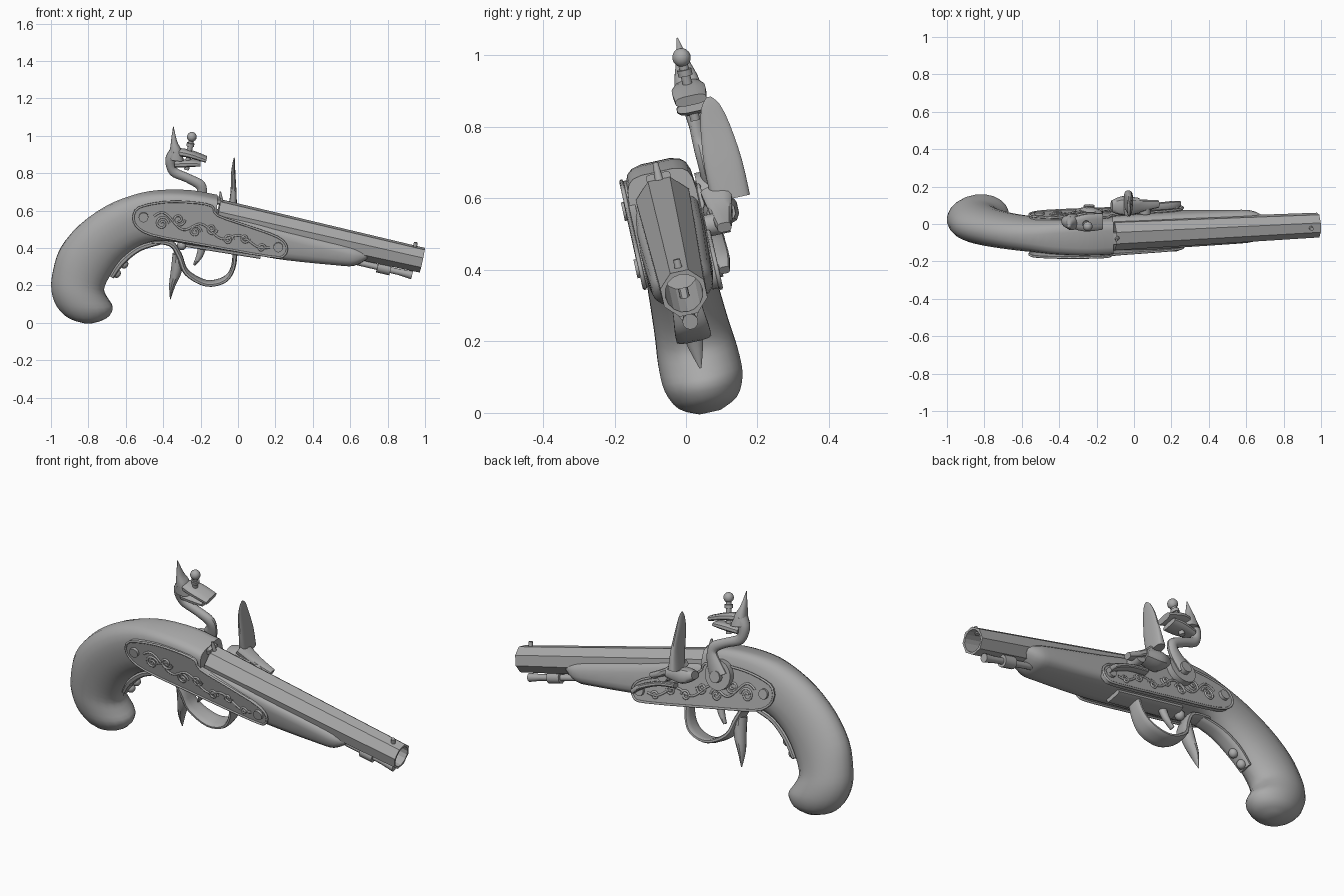
import bpy, bmesh, math
from mathutils import Matrix, Vector

old = bpy.data.objects.get("Cube")
if old:
    bpy.data.objects.remove(old)

# The pistol leans sideways; parts are built upright, then leaned by LEAN
T = 0.22
ANGLE = math.atan(T)
LEAN = (Matrix.Translation((0, 0.068, 0)) @ Matrix.Rotation(ANGLE, 4, 'X')
        @ Matrix.Diagonal((1, 1, 1 / math.cos(ANGLE), 1)))

mat = bpy.data.materials.new("plain_grey")
mat.use_nodes = True
mat.diffuse_color = (0.4, 0.4, 0.4, 1)
mat.node_tree.nodes["Principled BSDF"].inputs["Base Color"].default_value = (0.4, 0.4, 0.4, 1)


def add(name, data):
    ob = bpy.data.objects.new(name, data)
    bpy.context.collection.objects.link(ob)
    data.materials.append(mat)
    ob.matrix_world = LEAN
    return ob


def finish(name, bm, angle=35):
    bmesh.ops.recalc_face_normals(bm, faces=bm.faces[:])
    me = bpy.data.meshes.new(name)
    bm.to_mesh(me)
    bm.free()
    ob = add(name, me)
    bpy.ops.object.select_all(action='DESELECT')
    ob.select_set(True)
    bpy.context.view_layer.objects.active = ob
    bpy.ops.object.shade_smooth_by_angle(angle=math.radians(angle))
    return ob


def skin(name, rings, angle=35):
    bm = bmesh.new()
    loops = [[bm.verts.new(p) for p in ring] for ring in rings]
    for a, b in zip(loops, loops[1:]):
        for i in range(len(a)):
            j = (i + 1) % len(a)
            bm.faces.new((a[i], a[j], b[j], b[i]))
    bm.faces.new(loops[0])
    bm.faces.new(loops[-1])
    return finish(name, bm, angle)


def smooth_rows(rows, steps):
    out = []
    last = len(rows) - 1
    for i in range(last):
        p, q, r, s = (rows[max(0, min(last, i + k))] for k in (-1, 0, 1, 2))
        for k in range(steps):
            t = k / steps
            out.append([b + t / 2 * (c - a + t * (2 * a - 5 * b + 4 * c - d + t * (3 * (b - c) + d - a)))
                        for a, b, c, d in zip(p, q, r, s)])
    return out + [list(rows[-1])]


def power(v, n):
    return math.copysign(abs(v) ** (2 / n), v)


def loft(name, rows, y=0, steps=3, sides=20, angle=35):
    """Each row: one edge x, z, other edge x, z, half width, squareness."""
    rings = []
    for x1, z1, x2, z2, w, n in smooth_rows(rows, steps):
        ring = []
        for k in range(sides):
            a = 2 * math.pi * (k + 0.5) / sides
            c, s = power(math.cos(a), n), power(math.sin(a), n)
            ring.append(((x1 + x2) / 2 + (x1 - x2) / 2 * c, y + w * s,
                         (z1 + z2) / 2 + (z1 - z2) / 2 * c - y * T))
        rings.append(ring)
    return skin(name, rings, angle)


def band(name, pts, y=0, n=2, steps=4, sides=12):
    """Bar along a side path; each point: x, z, half thickness, half width."""
    rows = []
    for i, (x, z, t, w) in enumerate(pts):
        a, b = pts[max(i - 1, 0)], pts[min(i + 1, len(pts) - 1)]
        d = Vector((b[0] - a[0], b[1] - a[1])).normalized()
        rows.append((x - d.y * t, z + d.x * t, x + d.y * t, z - d.x * t, w, n))
    return loft(name, rows, y, steps, sides)


def disc(name, x, z, r, y1, y2, sides=20):
    bm = bmesh.new()
    y = (y1 + y2) / 2
    bmesh.ops.create_cone(bm, cap_ends=True, segments=sides, radius1=r, radius2=r, depth=abs(y2 - y1),
                          matrix=Matrix.Translation((x, y, z - y * T)) @ Matrix.Rotation(math.pi / 2, 4, 'X'))
    return finish(name, bm)


def ball(name, x, z, r, y=0):
    bm = bmesh.new()
    bmesh.ops.create_uvsphere(bm, u_segments=12, v_segments=8, radius=r,
                              matrix=Matrix.Translation((x, y, z - y * T)))
    return finish(name, bm, 60)


# Stock: curled grip with the lock body, then the fore end
loft("grip_and_body", [
    (-.83, .002, -.77, .002, .03, 2), (-.91, .03, -.70, .028, .085, 2), (-.97, .09, -.668, .08, .113, 2),
    (-1.0, .18, -.695, .13, .115, 2), (-.99, .28, -.715, .18, .107, 2), (-.95, .40, -.685, .25, .10, 2),
    (-.85, .52, -.62, .34, .094, 2.1), (-.71, .62, -.53, .41, .09, 2.3), (-.56, .68, -.44, .44, .09, 2.8),
    (-.42, .703, -.34, .44, .094, 4), (-.25, .70, -.25, .425, .097, 5), (-.11, .675, -.12, .41, .097, 5)])
loft("fore_end", [
    (-.12, .60, -.13, .41, .097, 5), (.08, .555, .06, .378, .097, 4.5), (.25, .51, .25, .345, .095, 4),
    (.55, .44, .52, .315, .09, 3), (.64, .415, .62, .31, .084, 2.6), (.69, .395, .69, .345, .06, 2.2)])

# Eight sided barrel with an open round bore
breech, muzzle = Vector((-.11, 0, .58)), Vector((.985, 0, .335))
axis = (muzzle - breech).normalized()
up = Vector((-axis.z, 0, axis.x))
rings = []
for at, size, flat in ((breech, .076, True), (muzzle, .062, True), (muzzle, .053, False),
                       (muzzle - axis * .3, .053, False)):
    ring = []
    for k in range(16):
        a = math.pi * k / 8
        r = size / math.cos(math.pi / 8) if flat and k % 2 else size
        ring.append(at + r * (math.cos(a) * up + Vector((0, math.sin(a) * r / r, 0))))
    rings.append(ring)
skin("barrel", rings, 20)
band("front_sight", [(.945, .39, .012, .012), (.95, .43, .01, .01)], steps=1)
band("rear_sight", [(-.11, .655, .016, .035), (-.09, .655, .016, .035)], n=6, steps=1)
band("rear_sight_post", [(-.09, .65, .012, .012), (-.095, .70, .005, .008)], steps=1)

# Ramrod below the barrel
band("ramrod", [(.55, .345, .016, .016), (.86, .272, .016, .016), (.93, .255, .022, .022)], steps=1)
band("ramrod_ferrule", [(.745, .30, .03, .03), (.815, .284, .03, .03)], steps=1)
band("ferrule_lug", [(.78, .35, .03, .014), (.78, .28, .03, .014)], n=5, steps=1)

# Engraved side plates on both sides
outline = smooth_rows([(-.56, .57), (-.53, .617), (-.40, .645), (-.26, .645), (-.14, .625), (-.11, .575),
                       (.06, .515), (.21, .46), (.26, .41), (.245, .36), (.17, .355), (-.2, .42),
                       (-.46, .47), (-.545, .52), (-.56, .57)], 3)[:-1]


def tube(curve, pts, cyclic=False):
    sp = curve.splines.new('POLY')
    sp.points.add(len(pts) - 1)
    for p, co in zip(sp.points, pts):
        p.co = (*co, 1)
    sp.use_cyclic_u = cyclic


for side, label in ((-1, "right"), (1, "left")):
    bm = bmesh.new()
    lift = side * .1 * T
    face = bm.faces.new([bm.verts.new((x, side * .08, z - lift)) for x, z in outline])
    new = bmesh.ops.extrude_face_region(bm, geom=[face])["geom"]
    bmesh.ops.translate(bm, vec=(0, side * .024, 0), verts=[v for v in new if isinstance(v, bmesh.types.BMVert)])
    finish(label + "_side_plate", bm)
    art = bpy.data.curves.new(label + "_scrollwork", 'CURVE')
    art.dimensions = '3D'
    art.bevel_depth = .006
    art.bevel_resolution = 1
    tube(art, [(x, side * .104, z - lift) for x, z in outline], True)
    stem = []
    for k in range(41):
        f = k / 40
        stem.append((-.45 + .62 * f, side * .105,
                     .57 - .165 * f + (.035 - .02 * f) * math.sin(f * 6 * math.pi) - lift))
    tube(art, stem)
    for k in range(7):
        f = (k + .5) / 7
        flip = 1 if k % 2 else -1
        size = .04 - .02 * f
        cx, cz = -.45 + .62 * f, .567 - .165 * f + flip * size * .6
        curl = []
        for i in range(19):
            a, r = i * .5, size * (1 - i / 22)
            curl.append((cx + r * math.cos(a), side * .105, cz - flip * r * math.sin(a) - lift))
        tube(art, curl)
    add(label + "_scrollwork", art)
    for i, (x, z, r) in enumerate(((-.505, .565, .026), (.215, .405, .026))):
        disc(f"{label}_plate_screw_{i}", x, z, r, side * .09, side * .118, 12)

# Cock: round hub, swan neck, spur, jaws and jaw screw
cy = .135
disc("cock_hub", -.24, .60, .075, .10, .135)
disc("cock_hub_screw", -.24, .60, .03, .12, .16, 12)
band("cock_neck", [(-.25, .60, .05, .02), (-.20, .68, .035, .02), (-.20, .735, .028, .022),
                   (-.27, .775, .024, .022), (-.345, .81, .026, .022), (-.36, .87, .03, .03),
                   (-.335, .92, .03, .038)], cy)
loft("cock_spur", [(-.37, .88, -.29, .87, .042, 2.5), (-.362, .94, -.305, .93, .034, 2.5),
                   (-.355, 1.0, -.325, .97, .018, 2), (-.347, 1.05, -.344, 1.05, .002, 2)], cy)
band("lower_jaw", [(-.34, .85, .016, .03), (-.26, .855, .018, .045), (-.20, .855, .012, .045)], cy, 3)
band("upper_jaw", [(-.33, .915, .02, .03), (-.26, .905, .018, .048), (-.17, .875, .014, .045)], cy, 3)
band("jaw_screw", [(-.275, .82, .014, .014), (-.25, .98, .014, .014)], cy, steps=1)
band("jaw_screw_collar", [(-.256, .945, .021, .021), (-.253, .962, .021, .021)], cy, steps=1)
ball("jaw_screw_knob", -.247, .995, .026, cy)

# Pan, striking steel and its spring
band("pan", [(-.12, .58, .02, .03), (-.06, .565, .04, .05), (.03, .56, .025, .04)], .15, 3)
loft("striking_steel", [(-.055, .60, -.005, .60, .055, 3), (-.04, .70, -.008, .70, .054, 3),
                        (-.037, .80, -.014, .80, .042, 2.6), (-.028, .86, -.016, .86, .026, 2),
                        (-.022, .885, -.018, .885, .006, 2)], .185)
band("steel_foot", [(-.04, .62, .022, .045), (.04, .56, .02, .032), (.13, .52, .014, .02)], .15, 3)
disc("steel_pivot", .06, .53, .03, .10, .165, 14)
band("steel_spring", [(.0, .49, .012, .02), (.1, .475, .012, .02), (.2, .435, .014, .022),
                      (.245, .40, .012, .015)], .125, 3)

# Trigger, guard loop, finger spur and grip strap
band("trigger_guard", [(-.46, .44, .012, .04), (-.36, .425, .014, .04), (-.315, .36, .016, .04),
                       (-.275, .27, .014, .045), (-.17, .212, .012, .05), (-.07, .232, .012, .05),
                       (-.025, .30, .012, .042), (-.015, .40, .014, .035)], n=3)
band("finger_spur", [(-.325, .37, .025, .035), (-.33, .28, .03, .035), (-.352, .20, .017, .025),
                     (-.362, .125, .002, .003)])
band("trigger", [(-.185, .43, .024, .02), (-.205, .36, .018, .018), (-.235, .31, .006, .014)])
ball("guard_bead", -.30, .415, .026)
band("guard_foot", [(-.28, .425, .012, .05), (.12, .36, .012, .045)], n=4, steps=1)
band("grip_strap", [(-.42, .435, .015, .035), (-.53, .402, .018, .04), (-.62, .33, .018, .042),
                    (-.675, .25, .014, .036)], n=3)
for i, (x, z) in enumerate(((-.61, .315), (-.65, .265))):
    ball(f"strap_screw_{i}", x, z, .024)
